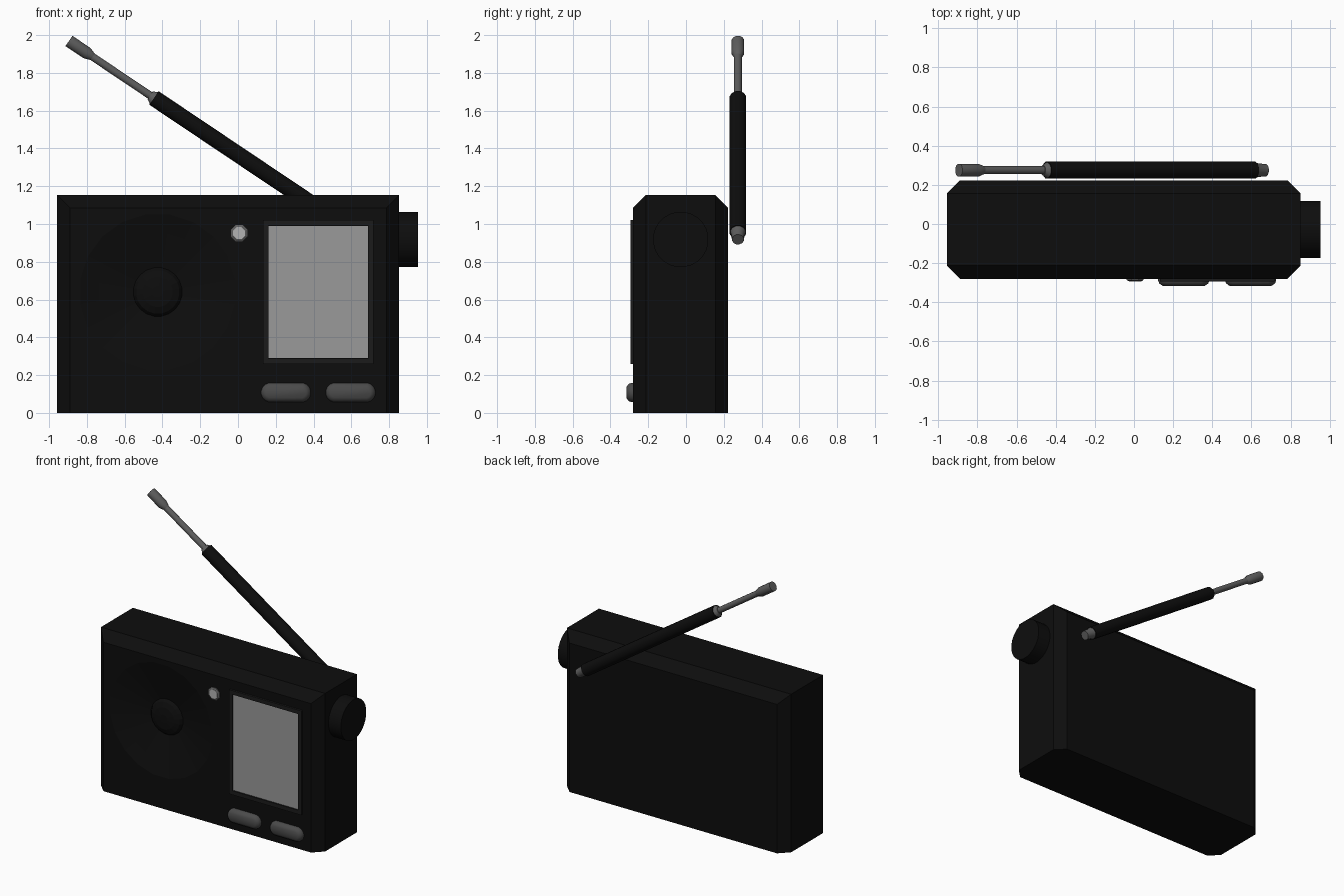
import bpy, bmesh, math
from mathutils import Vector

if "Cube" in bpy.data.objects:
    bpy.data.objects.remove(bpy.data.objects["Cube"])


def material(name, v):
    m = bpy.data.materials.new(name)
    m.diffuse_color = (v, v, v, 1)
    m.use_nodes = True
    m.node_tree.nodes["Principled BSDF"].inputs["Base Color"].default_value = m.diffuse_color
    return m


BLACK = material("black plastic", 0.004)
FRAME = material("dark frame", 0.011)
GREY = material("button grey", 0.07)
METAL = material("antenna metal", 0.11)
SCREEN = material("screen grey", 0.32)
LIGHT = material("light grey", 0.45)


def finish(name, bm, mat, smooth=False):
    bmesh.ops.recalc_face_normals(bm, faces=bm.faces)
    me = bpy.data.meshes.new(name)
    bm.to_mesh(me)
    bm.free()
    ob = bpy.data.objects.new(name, me)
    bpy.context.collection.objects.link(ob)
    me.materials.append(mat)
    if smooth:
        bpy.ops.object.select_all(action='DESELECT')
        ob.select_set(True)
        bpy.context.view_layer.objects.active = ob
        bpy.ops.object.shade_smooth_by_angle(angle=math.radians(40))
    return ob


def lathe(name, profile, origin, axis, u, sides, mat, smooth=False, stretch=0.0):
    """Sweep (radius, distance) pairs round an axis; stretch makes a stadium."""
    bm = bmesh.new()
    o, a, u = Vector(origin), Vector(axis).normalized(), Vector(u)
    v = a.cross(u)
    rings = []
    for r, t in profile:
        ring = []
        for i in range(sides):
            k = 2 * math.pi * (i + 0.5) / sides
            x = r * math.cos(k) + math.copysign(stretch, math.cos(k))
            ring.append(bm.verts.new(o + a * t + u * x + v * r * math.sin(k)))
        rings.append(ring)
    for p, q in zip(rings, rings[1:]):
        for i in range(sides):
            j = (i + 1) % sides
            bm.faces.new((p[i], p[j], q[j], q[i]))
    bm.faces.new(rings[0])
    bm.faces.new(rings[-1])
    return finish(name, bm, mat, smooth)


def box(x0, x1, y0, y1, z0, z1):
    bm = bmesh.new()
    bmesh.ops.create_cube(bm, size=1)
    for w in bm.verts:
        w.co = ((x0 + x1) / 2 + w.co.x * (x1 - x0),
                (y0 + y1) / 2 + w.co.y * (y1 - y0),
                (z0 + z1) / 2 + w.co.z * (z1 - z0))
    return bm


# Body: box with the upright corners and long top edges cut off
bm = box(-0.957, 0.852, -0.28, 0.222, 0, 1.153)
C = 0.067
cuts = []
for y, sy in ((-0.28, -1), (0.222, 1)):
    cuts += [((-0.957 + C, y, 0), (-1, sy, 0)), ((0.852 - C, y, 0), (1, sy, 0)),
             ((0, y, 1.153 - C), (0, sy, 1))]
for co, no in cuts:
    res = bmesh.ops.bisect_plane(bm, geom=bm.verts[:] + bm.edges[:] + bm.faces[:],
                                 plane_co=co, plane_no=Vector(no).normalized(), clear_outer=True)
    bmesh.ops.holes_fill(bm, edges=[e for e in bm.edges if e.is_boundary])
body = finish("body", bm, BLACK)

# Speaker: dished recess with a central dome, cut into the front
cutter = lathe("speaker_cutter",
               [(0.415, -0.05), (0.415, 0.0), (0.315, 0.025), (0.13, 0.07),
                (0.115, 0.05), (0.08, 0.036), (0.03, 0.03)],
               (-0.425, -0.28, 0.64), (0, 1, 0), (1, 0, 0), 20, BLACK)
cutter.hide_render = True
mod = body.modifiers.new("speaker", 'BOOLEAN')
mod.operation = 'DIFFERENCE'
mod.solver = 'EXACT'
mod.object = cutter
bpy.context.view_layer.objects.active = body
bpy.ops.object.modifier_apply(modifier=mod.name)
bpy.data.objects.remove(cutter)

# Screen and its four-sided frame
finish("screen", box(0.16, 0.69, -0.286, -0.27, 0.29, 0.99), SCREEN)
bm = box(0.132, 0.718, -0.295, -0.27, 0.26, 1.02)
front = [f for f in bm.faces if f.normal.y < -0.9 or f.calc_center_median().y < -0.29]
bmesh.ops.inset_region(bm, faces=front, thickness=0.041)
inner = [w for w in front[0].verts]
ext = bmesh.ops.extrude_face_region(bm, geom=front)
for g in ext["geom"]:
    if isinstance(g, bmesh.types.BMVert):
        g.co.y = -0.275
bmesh.ops.delete(bm, geom=[f for f in front if f.is_valid], context='FACES_ONLY')
finish("screen_frame", bm, FRAME)

# Indicator lamp
lathe("lamp_rim", [(0.047, -0.01), (0.047, 0.006), (0.036, 0.012)],
      (0.006, -0.28, 0.952), (0, -1, 0), (1, 0, 0), 8, METAL)
lathe("lamp", [(0.034, 0.0), (0.034, 0.013)],
      (0.006, -0.28, 0.952), (0, -1, 0), (1, 0, 0), 8, LIGHT)

# Two rounded push buttons
for side, x in (("left", 0.254), ("right", 0.596)):
    lathe(side + "_button", [(0.052, -0.01), (0.052, 0.008), (0.046, 0.024), (0.028, 0.036)],
          (x, -0.28, 0.108), (0, -1, 0), (1, 0, 0), 16, GREY, True, 0.08)

# Tuning knob on the right side
lathe("tuning_knob", [(0.147, -0.01), (0.147, 0.1)],
      (0.852, -0.028, 0.918), (1, 0, 0), (0, 1, 0), 24, BLACK, True)

# Telescopic antenna behind the body, leaning left
foot, tip = Vector((0.672, 0.275, 0.918)), Vector((-0.895, 0.275, 1.969))
d = tip - foot
L = d.length


def at(x):
    return (foot.x - x) / (foot.x - tip.x) * L


Y = (0, 1, 0)
lathe("antenna_foot", [(0.032, 0), (0.036, at(0.63)), (0.043, at(0.61))], foot, d, Y, 12, METAL, True)
lathe("antenna_sleeve", [(0.045, at(0.615)), (0.045, at(-0.445))], foot, d, Y, 12, BLACK, True)
lathe("antenna_collar", [(0.044, at(-0.44)), (0.025, at(-0.465))], foot, d, Y, 12, METAL, True)
lathe("antenna_rod", [(0.021, at(-0.45)), (0.021, at(-0.80))], foot, d, Y, 12, METAL, True)
lathe("antenna_tip", [(0.021, at(-0.77)), (0.034, at(-0.80)), (0.034, L)], foot, d, Y, 12, METAL, True)
